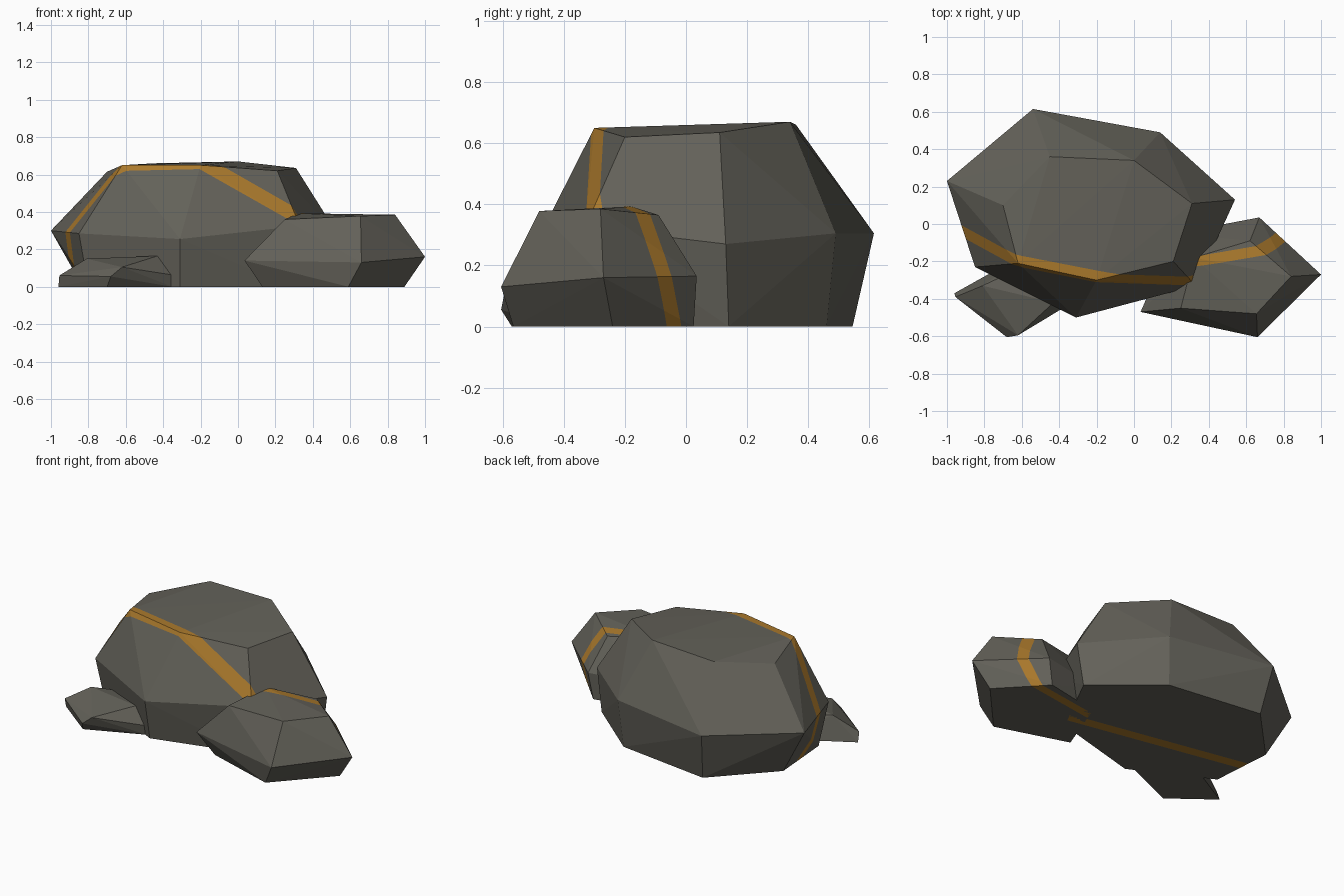
import bpy, bmesh
from mathutils import Vector


def material(name, rgb):
    m = bpy.data.materials.new(name)
    m.diffuse_color = (*rgb, 1)
    return m


STONE = material("stone", (0.125, 0.12, 0.10))
GOLD = material("gold_vein", (0.40, 0.19, 0.025))


def rock(name, top, middle, bottom, vein=None):
    """Faceted boulder: hull around three rings, optionally cut by a coloured vein slab."""
    bm = bmesh.new()
    for p in top + middle + [(x, y, 0) for x, y in bottom]:
        bm.verts.new(p)
    hull = bmesh.ops.convex_hull(bm, input=bm.verts[:])
    junk = [v for v in bm.verts if not v.link_faces]
    bmesh.ops.delete(bm, geom=junk, context='VERTS')
    bmesh.ops.recalc_face_normals(bm, faces=bm.faces[:])
    if vein:
        point, normal, half = Vector(vein[0]), Vector(vein[1]).normalized(), vein[2]
        for side in (-half, half):
            bmesh.ops.bisect_plane(bm, geom=bm.verts[:] + bm.edges[:] + bm.faces[:],
                                   plane_co=point + normal * side, plane_no=normal)
        for f in bm.faces:
            if abs((f.calc_center_median() - point).dot(normal)) < half:
                f.material_index = 1
    me = bpy.data.meshes.new(name)
    bm.to_mesh(me)
    bm.free()
    me.materials.append(STONE)
    me.materials.append(GOLD)
    ob = bpy.data.objects.new(name, me)
    bpy.context.collection.objects.link(ob)
    return ob


# Main boulder
rock("large_boulder",
     [(-0.62, -0.21, 0.65), (-0.20, -0.30, 0.65), (0.21, -0.20, 0.62), (0.31, 0.11, 0.635),
      (0.0, 0.34, 0.67), (-0.45, 0.36, 0.66), (-0.70, 0.10, 0.615)],
     [(-0.85, -0.23, 0.285), (-0.31, -0.50, 0.255), (0.33, -0.33, 0.325), (0.54, 0.13, 0.27),
      (0.14, 0.49, 0.305), (-0.54, 0.615, 0.305), (-1.0, 0.23, 0.30)],
     [(-0.80, -0.20), (-0.31, -0.45), (0.28, -0.29), (0.50, 0.14),
      (0.12, 0.46), (-0.50, 0.545), (-0.83, 0.20)],
     vein=((-0.2, -0.28, 0.64), (0.071, 0.365, 0.103), 0.033))

# Medium rock at the right
rock("medium_rock",
     [(0.25, -0.45, 0.36), (0.655, -0.48, 0.378), (0.84, -0.28, 0.385),
      (0.62, -0.09, 0.365), (0.32, -0.18, 0.393)],
     [(0.035, -0.47, 0.14), (0.66, -0.605, 0.13), (1.0, -0.27, 0.16),
      (0.67, 0.035, 0.165), (0.22, -0.05, 0.16)],
     [(0.13, -0.42), (0.59, -0.565), (0.89, -0.24), (0.64, 0.025), (0.27, -0.05)],
     vein=((0.69, -0.14, 0.37), (-0.0112, 0.0738, 0.0198), 0.026))

# Small flat rock at the left front
rock("small_rock",
     [(-0.81, -0.33, 0.15), (-0.62, -0.595, 0.105), (-0.43, -0.42, 0.165), (-0.66, -0.26, 0.14)],
     [(-0.955, -0.39, 0.06), (-0.68, -0.605, 0.055), (-0.33, -0.42, 0.06), (-0.62, -0.20, 0.06)],
     [(-0.96, -0.37), (-0.70, -0.57), (-0.35, -0.42), (-0.62, -0.18)])
